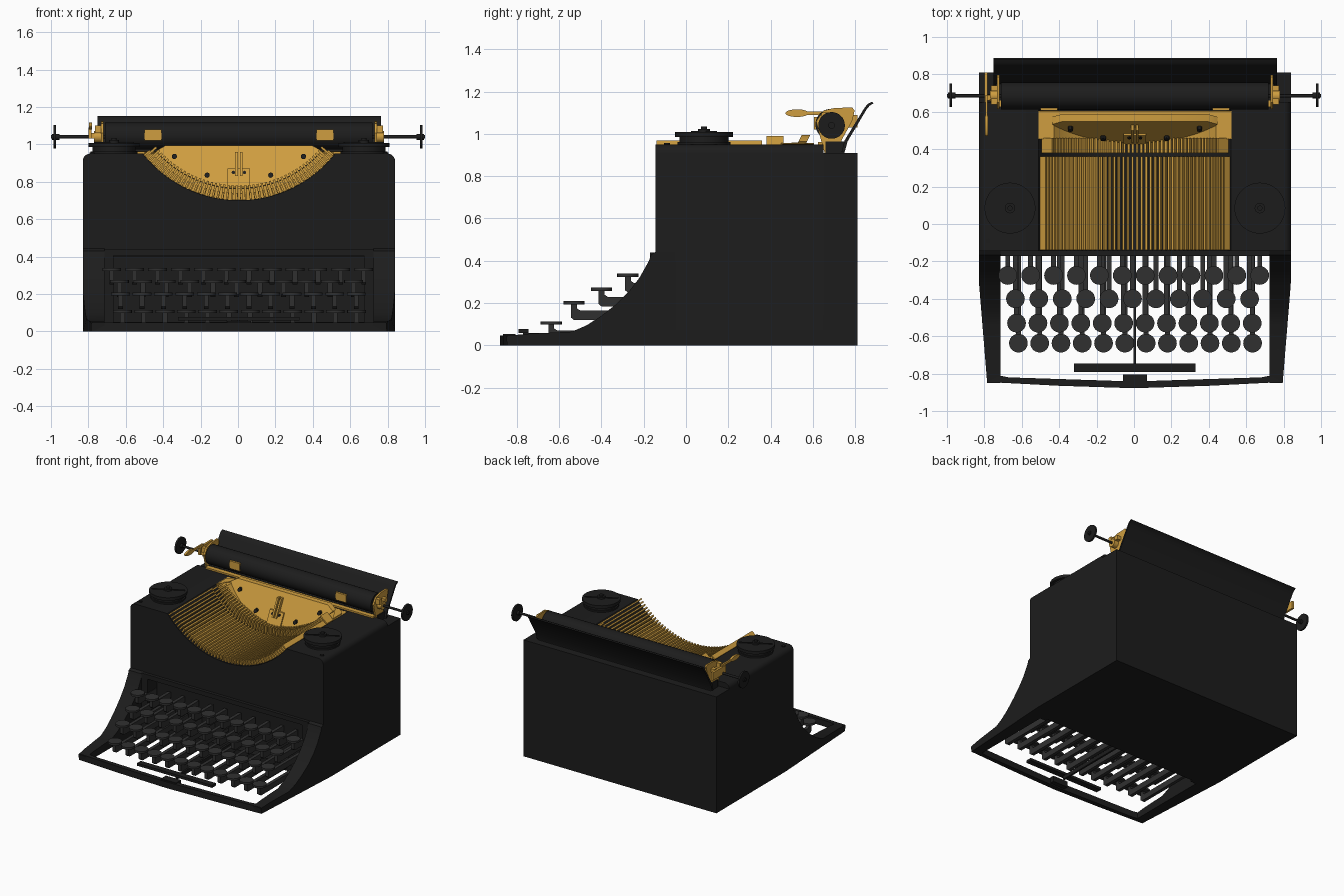
import bpy, bmesh
from math import sin, cos, pi, radians, asin

CX = 0.005                      # body is a touch off centre
W = 0.835                       # body half width
R, CZ = 0.655, 1.355            # type basket arc radius and centre height


def material(name, col):
    m = bpy.data.materials.new(name)
    m.diffuse_color = (*col, 1)
    return m


BLACK = material("black_enamel", (0.012, 0.012, 0.012))
GREY = material("dark_grey", (0.03, 0.03, 0.03))
GOLD = material("brass", (0.62, 0.34, 0.05))


def prism(bm, axis, pts, a, b):
    """Extrude a 2D outline along an axis; x:(y,z)  y:(x,z)  z:(x,y)."""
    def place(p, t):
        return {"x": (t, p[0], p[1]), "y": (p[0], t, p[1]), "z": (p[0], p[1], t)}[axis]
    lo = [bm.verts.new(place(p, a)) for p in pts]
    hi = [bm.verts.new(place(p, b)) for p in pts]
    bm.faces.new(lo)
    bm.faces.new(hi[::-1])
    n = len(pts)
    for i in range(n):
        j = (i + 1) % n
        bm.faces.new((lo[i], hi[i], hi[j], lo[j]))
    return lo + hi


def box(bm, x0, x1, y0, y1, z0, z1):
    return prism(bm, "z", [(x0, y0), (x1, y0), (x1, y1), (x0, y1)], z0, z1)


def rod(bm, axis, u, v, r, a, b, n=32, rv=None):
    rv = rv or r
    ring = [(u + r * cos(2 * pi * i / n), v + rv * sin(2 * pi * i / n)) for i in range(n)]
    return prism(bm, axis, ring, a, b)


def finish(name, bm, mat):
    bmesh.ops.recalc_face_normals(bm, faces=bm.faces)
    me = bpy.data.meshes.new(name)
    bm.to_mesh(me)
    bm.free()
    me.materials.append(mat)
    me.shade_smooth()
    me.set_sharp_from_angle(angle=radians(30))
    ob = bpy.data.objects.new(name, me)
    bpy.context.collection.objects.link(ob)
    return ob


def arc(r, top, n=40):
    """Lower arc of the basket circle, right to left, ending at height top."""
    a = asin((r * r - (CZ - top) ** 2) ** 0.5 / r)
    return [(CX + r * sin(a - 2 * a * i / n), CZ - r * cos(a - 2 * a * i / n)) for i in range(n + 1)]


# Body shell, front to back
def shell(z0, notch):
    corner = [(W - 0.04 + 0.04 * cos(t * pi / 10), 0.91 + 0.04 * sin(t * pi / 10)) for t in range(6)]
    pts = [(-W, z0), (W, z0)] + corner
    left = [(-x, z) for x, z in corner[::-1]]
    pts = [(x + CX, z) for x, z in pts]
    return pts + (arc(R, 0.95) if notch else []) + [(x + CX, z) for x, z in left]


bm = bmesh.new()
prism(bm, "y", shell(0.40, True), -0.145, -0.05)
prism(bm, "y", shell(0.0, True), -0.05, 0.61)
prism(bm, "y", shell(0.0, False), 0.61, 0.65)
box(bm, CX - W, CX + W, 0.65, 0.81, 0, 0.91)
box(bm, CX - 0.7, CX + 0.7, -0.15, -0.05, 0, 0.05)
finish("body_shell", bm, BLACK)

# Swept side cheeks, tapered towards the front
cheek = [(-0.05, 0), (-0.845, 0), (-0.85, 0.045), (-0.75, 0.055), (-0.54, 0.065), (-0.47, 0.095),
         (-0.40, 0.14), (-0.33, 0.195), (-0.27, 0.255), (-0.22, 0.32), (-0.175, 0.40),
         (-0.165, 0.43), (-0.14, 0.445), (-0.05, 0.445)]
bm = bmesh.new()
for s in (-1, 1):
    for v in prism(bm, "x", cheek, CX + s * W, CX + s * 0.72):
        if abs(v.co.x - CX) > 0.8 and v.co.y < -0.3:
            v.co.x -= s * 0.045 * (-0.3 - v.co.y) / 0.55
finish("side_cheeks", bm, BLACK)

# Front bar with centre catch
bm = bmesh.new()
prism(bm, "z", [(-0.78, -0.845), (-0.4, -0.865), (0, -0.878), (0.4, -0.865), (0.79, -0.845), (0.73, -0.81),
                (0.68, -0.82), (0, -0.842), (-0.67, -0.82), (-0.72, -0.81)], 0, 0.048)
box(bm, CX - 0.065, CX + 0.065, -0.865, -0.805, 0.01, 0.055)
finish("front_bar", bm, BLACK)

# Frame round the keyboard opening
bm = bmesh.new()
box(bm, CX - 0.72, CX + 0.72, -0.17, -0.14, 0.405, 0.44)
for s in (-1, 1):
    x = sorted((CX + s * 0.67, CX + s * 0.72))
    box(bm, x[0], x[1], -0.17, -0.05, 0.0, 0.41)
finish("keyboard_frame", bm, BLACK)

# Keys: (count, first x, last x, y, z)
rows = [(12, -0.675, 0.672, -0.275, 0.335), (11, -0.634, 0.618, -0.4, 0.27),
        (12, -0.628, 0.632, -0.53, 0.205), (12, -0.618, 0.634, -0.637, 0.11)]
tops, levers = bmesh.new(), bmesh.new()
for n, xa, xb, y, z in rows:
    for i in range(n):
        x = xa + (xb - xa) * i / (n - 1)
        rod(tops, "z", x, y, 0.05, z - 0.012, z + 0.004, 24)
        b = z - 0.085
        prism(levers, "x", [(y - 0.014, z - 0.01), (y - 0.014, b + 0.012), (y, b), (-0.06, b),
                            (-0.06, b + 0.045), (y + 0.03, b + 0.045), (y + 0.014, b + 0.055),
                            (y + 0.014, z - 0.01)], x - 0.013, x + 0.013)
finish("key_tops", tops, GREY)
finish("key_levers", levers, GREY)

# Space bar and its rod
bm = bmesh.new()
box(bm, CX - 0.325, CX + 0.325, -0.792, -0.745, 0.058, 0.078)
box(bm, CX - 0.007, CX + 0.007, -0.77, -0.06, 0.03, 0.06)
finish("space_bar", bm, BLACK)

# Type bars lying in the curved basket, plus comb teeth behind them
bars, comb = bmesh.new(), bmesh.new()
N = 46


def fin(bm, a, r0, r1, w, y0, y1):
    pts = [(CX + r * sin(a) + s * w * cos(a), CZ - r * cos(a) + s * w * sin(a))
           for r, s in ((r0, -1), (r1, -1), (r1, 1), (r0, 1))]
    return prism(bm, "y", pts, y0, y1)


for i in range(N):
    a = -0.885 + 1.77 * i / (N - 1)
    fin(bars, a, 0.615, 0.652, 0.0055, -0.14, 0.36)
    fin(comb, a * 0.985, 0.575, 0.648, 0.006, 0.38, 0.46)
finish("type_bars", bars, GOLD)
finish("comb_teeth", comb, GOLD)


# Sloped segment plate; front surface leans back with height
def lean(z):
    return 0.43 + 0.5 * (z - 0.76)


def leaning(bm, pts, out, depth):
    for i, v in enumerate(prism(bm, "y", pts, 0, 1)):
        v.co.y = lean(v.co.z) + (-out if i < len(pts) else depth)


bm = bmesh.new()
leaning(bm, arc(0.59, 0.965) + [(CX - 0.39, 0.995), (CX + 0.39, 0.995)], 0, 0.04)
leaning(bm, [(CX - 0.06, 0.775), (CX + 0.06, 0.775), (CX + 0.06, 0.87), (CX - 0.06, 0.87)], 0.012, 0.01)
for s in (-1, 1):
    leaning(bm, [(CX + s * 0.006, 0.83), (CX + s * 0.02, 0.83), (CX + s * 0.02, 0.96), (CX + s * 0.006, 0.96)],
            0.03, 0.01)
finish("segment_plate", bm, GOLD)

# Brass liner behind the comb
bm = bmesh.new()
outer = arc(0.654, 0.952)
prism(bm, "y", outer + arc(0.592, 0.952)[::-1], 0.455, 0.605)
prism(bm, "z", [(-0.50, 0.45), (-0.50, 0.56), (-0.45, 0.605), (0.46, 0.605), (0.51, 0.56), (0.51, 0.45),
                (0.44, 0.56), (-0.43, 0.56)], 0.94, 0.958)
finish("segment_liner", bm, GOLD)

bm = bmesh.new()
for x, z in ((-0.345, 0.935), (-0.17, 0.835), (0.17, 0.835), (0.345, 0.935), (-0.03, 0.85), (0.03, 0.85)):
    r = 0.014 if abs(x) > 0.1 else 0.009
    leaning(bm, [(CX + x + r * cos(t * pi / 6), z + r * sin(t * pi / 6)) for t in range(12)],
            0.018, 0.01)
finish("segment_screws", bm, BLACK)

# Ribbon spools and deck screws
bm = bmesh.new()
for s in (-1, 1):
    x, y = CX + s * 0.668, 0.085
    rod(bm, "z", x, y, 0.125, 0.945, 0.962, 48)
    rod(bm, "z", x, y, 0.115, 0.96, 0.99, 48)
    rod(bm, "z", x, y, 0.136, 0.985, 1.008, 48)
    rod(bm, "z", x, y, 0.028, 1.0, 1.022, 24)
    rod(bm, "z", x, y, 0.014, 1.02, 1.034, 16)
    for t in (0.5, 0.5 + pi):
        c, d = cos(t), sin(t)
        prism(bm, "z", [(x - 0.005 * d, y + 0.005 * c), (x + 0.12 * c - 0.005 * d, y + 0.12 * d + 0.005 * c),
                        (x + 0.12 * c + 0.005 * d, y + 0.12 * d - 0.005 * c), (x + 0.005 * d, y - 0.005 * c)],
              1.005, 1.013)
    rod(bm, "z", CX + s * 0.785, -0.09, 0.014, 0.94, 0.956, 16)
finish("ribbon_spools", bm, BLACK)

# Carriage: roller, axle, knobs, bed
bm = bmesh.new()
rod(bm, "x", 0.685, 1.045, 0.073, -0.71, 0.72, 48)
rod(bm, "x", 0.685, 1.04, 0.009, -1.0, 1.0, 16)
for s in (-1, 1):
    rod(bm, "x", 0.688, 1.04, 0.063, s * 0.973, s * 0.987, 32)
    rod(bm, "x", 0.688, 1.04, 0.016, s * 0.955, s * 0.995, 16)
box(bm, -0.74, 0.75, 0.66, 0.75, 0.905, 0.965)
finish("roller", bm, BLACK)

# Paper rest
bm = bmesh.new()
prism(bm, "x", [(0.735, 0.915), (0.75, 0.97), (0.845, 1.125), (0.86, 1.143), (0.88, 1.152), (0.887, 1.145),
                (0.868, 1.133), (0.855, 1.118), (0.764, 0.965), (0.75, 0.915)], -0.752, 0.765)
finish("paper_rest", bm, BLACK)

# Brass carriage ends, rail, paper clips and return lever
bm = bmesh.new()
side = [(0.655, 0.91), (0.73, 0.91), (0.735, 0.97), (0.785, 1.06), (0.797, 1.11), (0.785, 1.125),
        (0.70, 1.122), (0.65, 1.11), (0.615, 1.06), (0.63, 1.0)]
for s in (-1, 1):
    prism(bm, "x", side, CX + s * 0.725, CX + s * 0.738)
    box(bm, CX + s * 0.738, CX + s * 0.77, 0.64, 0.67, 1.06, 1.10)
    box(bm, CX + s * 0.738, CX + s * 0.77, 0.71, 0.74, 1.05, 1.08)
    rod(bm, "x", 0.685, 1.04, 0.03, CX + s * 0.73, CX + s * 0.775, 20)
    box(bm, CX + s * 0.415, CX + s * 0.505, 0.606, 0.625, 1.02, 1.08)
box(bm, -0.72, 0.73, 0.625, 0.66, 0.948, 0.962)
finish("carriage_brass", bm, GOLD)

bm = bmesh.new()
rod(bm, "x", 0.525, 1.098, 0.055, -0.797, -0.781, 24, 0.018)
box(bm, -0.795, -0.783, 0.56, 0.69, 1.088, 1.105)
box(bm, -0.80, -0.783, 0.65, 0.81, 1.03, 1.09)
box(bm, -0.79, -0.735, 0.66, 0.69, 1.03, 1.06)
finish("return_lever", bm, GOLD)
